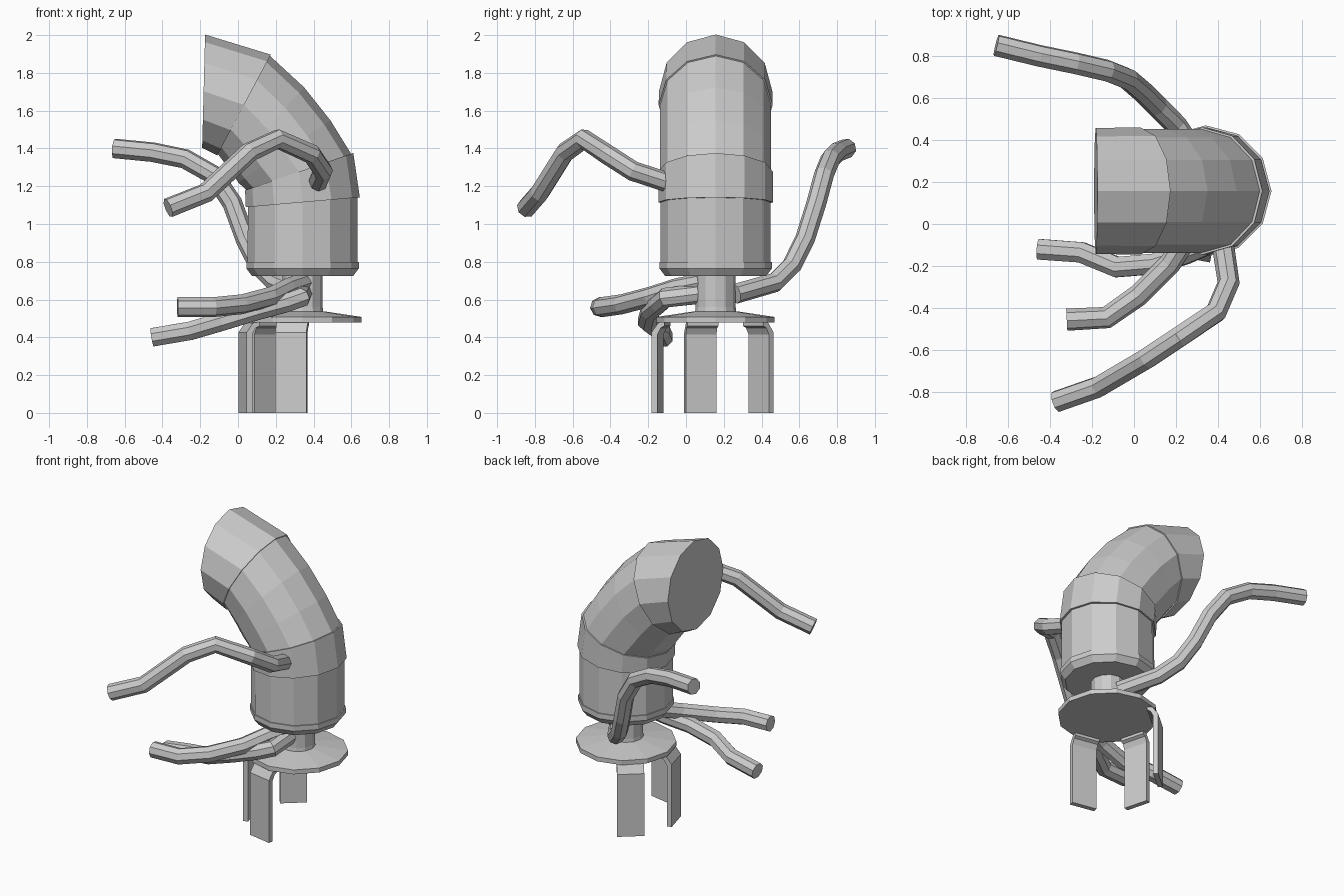
import bpy, bmesh
from math import cos, sin, radians, tau
from mathutils import Vector

if "Cube" in bpy.data.objects:
    bpy.data.objects.remove(bpy.data.objects["Cube"])

CX, CY = 0.342, 0.157   # vertical axis of the body


def loft(name, rings, sides=12):
    """Capped tube through rings of (x, z, tilt in degrees, radius)."""
    bm = bmesh.new()
    loops = []
    for x, z, tilt, r in rings:
        t = radians(tilt)
        loop = []
        for i in range(sides):
            a = tau * i / sides
            u, v = r * cos(a), r * sin(a)
            loop.append(bm.verts.new((x + u * cos(t), CY + v, z + u * sin(t))))
        loops.append(loop)
    for lo, hi in zip(loops, loops[1:]):
        for i in range(sides):
            j = (i + 1) % sides
            bm.faces.new((lo[i], lo[j], hi[j], hi[i]))
    bm.faces.new(loops[0][::-1])
    bm.faces.new(loops[-1])
    return finish(name, bm)


def finish(name, bm):
    bmesh.ops.recalc_face_normals(bm, faces=bm.faces)
    mesh = bpy.data.meshes.new(name)
    bm.to_mesh(mesh)
    bm.free()
    obj = bpy.data.objects.new(name, mesh)
    bpy.context.collection.objects.link(obj)
    return obj


def hose(name, points, r=0.053):
    """Eight-sided bent tube along a polyline."""
    curve = bpy.data.curves.new(name, 'CURVE')
    curve.dimensions = '3D'
    curve.bevel_depth = r
    curve.bevel_resolution = 2
    curve.use_fill_caps = True
    spline = curve.splines.new('POLY')
    spline.points.add(len(points) - 1)
    for p, co in zip(spline.points, points):
        p.co = (*co, 1)
    spline.use_smooth = False
    obj = bpy.data.objects.new(name, curve)
    bpy.context.collection.objects.link(obj)


def leg(name, angle, width=0.168):
    """Flat strip with its top folded inward under the base disc."""
    profile = [(0.33, 0), (0.33, 0.425), (0.295, 0.475), (0.26, 0.49),
               (0.26, 0.46), (0.28, 0.45), (0.298, 0.415), (0.298, 0)]
    a = radians(angle)
    out, side = Vector((cos(a), sin(a), 0)), Vector((-sin(a), cos(a), 0))
    bm = bmesh.new()
    verts = [bm.verts.new(Vector((CX, CY, z)) + out * r - side * width / 2)
             for r, z in profile]
    face = bm.faces.new(verts)
    ext = bmesh.ops.extrude_face_region(bm, geom=[face])
    moved = [g for g in ext['geom'] if isinstance(g, bmesh.types.BMVert)]
    bmesh.ops.translate(bm, verts=moved, vec=side * width)
    finish(name, bm)


# Upright barrel with a chamfered foot rim
loft("barrel", [(CX, 0.725, 0, 0.268), (CX, 0.765, 0, 0.298), (CX, 0.80, 0, 0.298),
                (CX, 0.80, 0, 0.291), (CX, 1.12, 5, 0.291)])
# Slightly wider collar where the bend starts
loft("collar", [(0.343, 1.115, 5, 0.303), (0.324, 1.277, 19, 0.303)])
# Bent pipe and its mouth section
loft("bend", [(0.343, 1.13, 6, 0.292), (0.32, 1.277, 19, 0.294), (0.245, 1.385, 34, 0.294),
              (0.153, 1.505, 48, 0.294), (0.032, 1.63, 62, 0.294)])
loft("mouth", [(0.032, 1.63, 62, 0.302), (-0.182, 1.703, 88.5, 0.30)])
# Neck and base disc
loft("neck", [(CX, 0.51, 0, 0.112), (CX, 0.56, 0, 0.106), (CX, 0.74, 0, 0.106)])
loft("base_disc", [(CX, 0.478, 0, 0.312), (CX, 0.508, 0, 0.312), (CX, 0.538, 0, 0.112)])

# Three strip legs on the left half of the disc
for i, angle in enumerate((130, 195, 259)):
    leg(f"leg_{i + 1}", angle)

# Four bent arms
hose("back_arm", [(0.34, 0.26, 0.63), (0.2, 0.47, 0.69), (0.11, 0.56, 0.78),
                  (0.04, 0.63, 0.92), (-0.03, 0.69, 1.11), (-0.13, 0.73, 1.26),
                  (-0.28, 0.765, 1.345), (-0.45, 0.80, 1.38), (-0.655, 0.85, 1.40)])
hose("upper_front_arm", [(0.42, -0.08, 1.215), (0.45, -0.28, 1.28), (0.39, -0.42, 1.37),
                         (0.21, -0.54, 1.45), (0.06, -0.64, 1.38), (-0.17, -0.775, 1.165),
                         (-0.37, -0.845, 1.085)])
hose("lower_front_arm", [(0.35, 0.1, 0.69), (0.26, -0.05, 0.66), (0.17, -0.19, 0.615),
                         (0.02, -0.34, 0.575), (-0.13, -0.445, 0.56), (-0.32, -0.455, 0.56)])
hose("side_arm", [(0.34, 0.07, 0.63), (0.335, -0.11, 0.61), (0.25, -0.14, 0.58),
                  (0.1, -0.19, 0.54), (-0.08, -0.205, 0.485), (-0.25, -0.135, 0.435),
                  (-0.455, -0.12, 0.40)])
